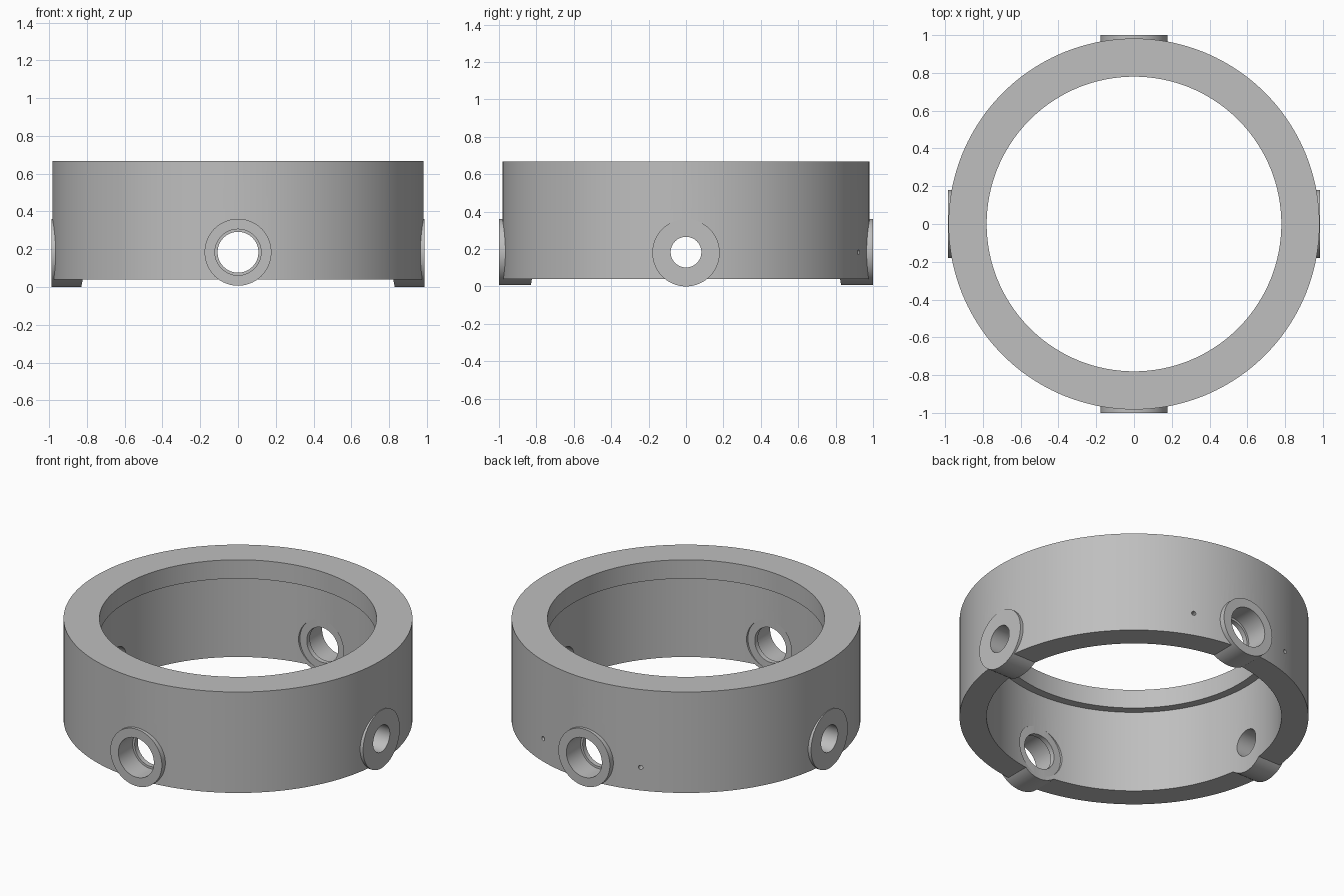
import bpy
import math
from mathutils import Matrix, Vector

cube = bpy.data.objects.get("Cube")
if cube:
    bpy.data.objects.remove(cube, do_unlink=True)

metal = bpy.data.materials.new("plain_grey")
metal.use_nodes = True
GREY = (0.52, 0.52, 0.52, 1)
metal.diffuse_color = GREY
metal.node_tree.nodes["Principled BSDF"].inputs["Base Color"].default_value = GREY


def cylinder(name, radius, start, end, sides=64):
    """Cylinder running between two points."""
    start, end = Vector(start), Vector(end)
    axis = end - start
    bpy.ops.mesh.primitive_cylinder_add(vertices=sides, radius=radius, depth=axis.length)
    obj = bpy.context.object
    obj.name = name
    turn = axis.to_track_quat('Z', 'Y').to_matrix().to_4x4()
    obj.data.transform(Matrix.Translation((start + end) / 2) @ turn)
    obj.data.materials.append(metal)
    return obj


def combine(target, tool, operation):
    """Apply a boolean and discard the tool."""
    tool.hide_render = True
    mod = target.modifiers.new(operation.lower(), 'BOOLEAN')
    mod.operation = operation
    mod.solver = 'EXACT'
    mod.object = tool
    bpy.ops.object.select_all(action='DESELECT')
    target.select_set(True)
    bpy.context.view_layer.objects.active = target
    bpy.ops.object.modifier_apply(modifier=mod.name)
    bpy.data.objects.remove(tool, do_unlink=True)


RING, BORE, LIP = 0.982, 0.83, 0.78
BASE, TOP, LEDGE = 0.04, 0.667, 0.55

# Main ring body
ring = cylinder("ring_housing", RING, (0, 0, BASE), (0, 0, TOP), 192)

# Four round port bosses
for s in (-1, 1):
    combine(ring, cylinder("end_boss", 0.177, (0, s * 0.6, 0.184), (0, s, 0.184), 96), 'UNION')
    combine(ring, cylinder("side_boss", 0.18, (s * 0.6, 0, 0.18), (s * 0.986, 0, 0.18), 96), 'UNION')

# Bore, leaving a narrower lip at the top
combine(ring, cylinder("bore_cutter", BORE, (0, 0, -0.5), (0, 0, LEDGE), 192), 'DIFFERENCE')
combine(ring, cylinder("lip_cutter", LIP, (0, 0, 0.3), (0, 0, 1), 192), 'DIFFERENCE')

for s in (-1, 1):
    # Stepped end ports with a flat seat on the inside
    z = 0.184
    combine(ring, cylinder("port_cutter", 0.108, (0, s * 0.5, z), (0, s * 1.2, z)), 'DIFFERENCE')
    combine(ring, cylinder("step_cutter", 0.122, (0, s * 0.86, z), (0, s * 1.2, z)), 'DIFFERENCE')
    combine(ring, cylinder("seat_cutter", 0.155, (0, s * 0.5, z), (0, s * 0.829, z)), 'DIFFERENCE')
    # Plain side ports
    z = 0.183
    combine(ring, cylinder("side_cutter", 0.082, (s * 0.5, 0, z), (s * 1.2, 0, z)), 'DIFFERENCE')
    # Blind pin holes on the back
    a = math.asin(s * 0.335 / RING)
    d = Vector((math.sin(a), math.cos(a), 0))
    lift = Vector((0, 0, z))
    combine(ring, cylinder("pin_cutter", 0.013, d * 0.9 + lift, d * 1.1 + lift, 24), 'DIFFERENCE')

bpy.ops.object.select_all(action='DESELECT')
ring.select_set(True)
bpy.context.view_layer.objects.active = ring
bpy.ops.object.shade_smooth_by_angle(angle=math.radians(30))
